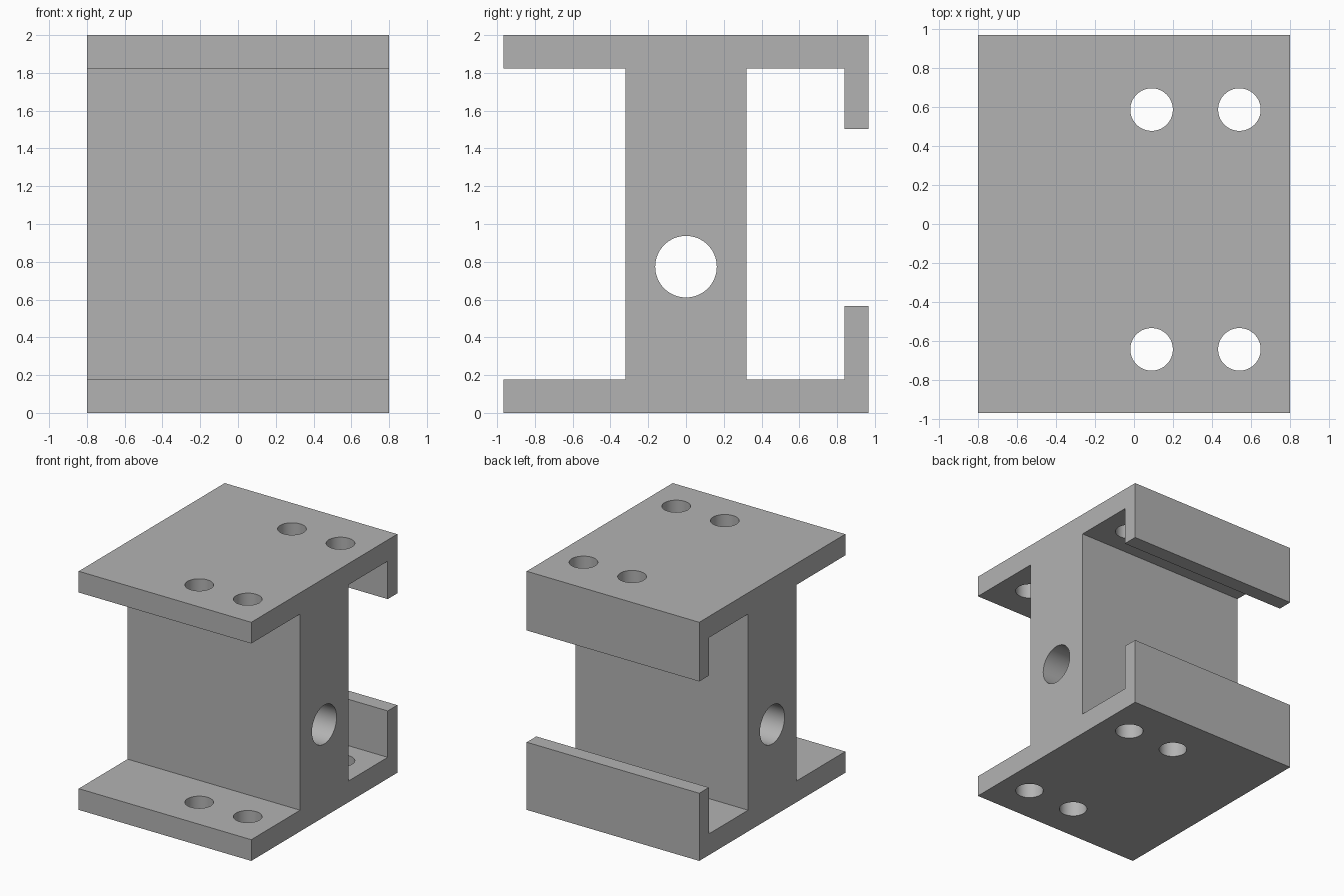
import bpy
import bmesh
from math import pi, radians
from mathutils import Matrix

if "Cube" in bpy.data.objects:
    bpy.data.objects.remove(bpy.data.objects["Cube"], do_unlink=True)

HALF_X, HALF_Y, HEIGHT = 0.8, 0.967, 2.0
WEB, FLANGE, LIP = 0.32, 0.178, 0.84
LIP_LOW, LIP_HIGH = 0.567, 1.504

grey = bpy.data.materials.new("plain grey")
grey.use_nodes = True
grey.diffuse_color = (0.45, 0.45, 0.45, 1)
grey.node_tree.nodes["Principled BSDF"].inputs["Base Color"].default_value = grey.diffuse_color


def make_object(name, bm):
    bmesh.ops.recalc_face_normals(bm, faces=bm.faces)
    mesh = bpy.data.meshes.new(name)
    bm.to_mesh(mesh)
    bm.free()
    mesh.materials.append(grey)
    obj = bpy.data.objects.new(name, mesh)
    bpy.context.collection.objects.link(obj)
    return obj


# Bracket body: I-section with inward lips on the back flange edges
top = HEIGHT - FLANGE
profile = [
    (-HALF_Y, 0), (HALF_Y, 0), (HALF_Y, LIP_LOW), (LIP, LIP_LOW),
    (LIP, FLANGE), (WEB, FLANGE), (WEB, top), (LIP, top),
    (LIP, LIP_HIGH), (HALF_Y, LIP_HIGH), (HALF_Y, HEIGHT), (-HALF_Y, HEIGHT),
    (-HALF_Y, top), (-WEB, top), (-WEB, FLANGE), (-HALF_Y, FLANGE),
]
bm = bmesh.new()
section = bm.faces.new([bm.verts.new((-HALF_X, y, z)) for y, z in profile])
ext = bmesh.ops.extrude_face_region(bm, geom=[section])
moved = [v for v in ext["geom"] if isinstance(v, bmesh.types.BMVert)]
bmesh.ops.translate(bm, verts=moved, vec=(2 * HALF_X, 0, 0))
bracket = make_object("bracket_body", bm)


# Drills: four vertical bolt holes and one cross bore through the web
def add_drill(bm, radius, matrix):
    bmesh.ops.create_cone(bm, cap_ends=True, segments=64, radius1=radius,
                          radius2=radius, depth=3, matrix=matrix)


bm = bmesh.new()
for x in (0.09, 0.54):
    for y in (-0.642, 0.586):
        add_drill(bm, 0.109, Matrix.Translation((x, y, 1)))
add_drill(bm, 0.163, Matrix.Translation((0, 0, 0.774)) @ Matrix.Rotation(pi / 2, 4, "Y"))
drills = make_object("hole_cutter", bm)
drills.hide_render = True

# Cut the holes, then bake the result and drop the cutter
cut = bracket.modifiers.new("holes", "BOOLEAN")
cut.operation = "DIFFERENCE"
cut.solver = "EXACT"
cut.object = drills
bpy.ops.object.select_all(action="DESELECT")
bpy.context.view_layer.objects.active = bracket
bracket.select_set(True)
bpy.ops.object.modifier_apply(modifier=cut.name)
bpy.data.objects.remove(drills, do_unlink=True)
bpy.ops.object.shade_smooth_by_angle(angle=radians(30))
